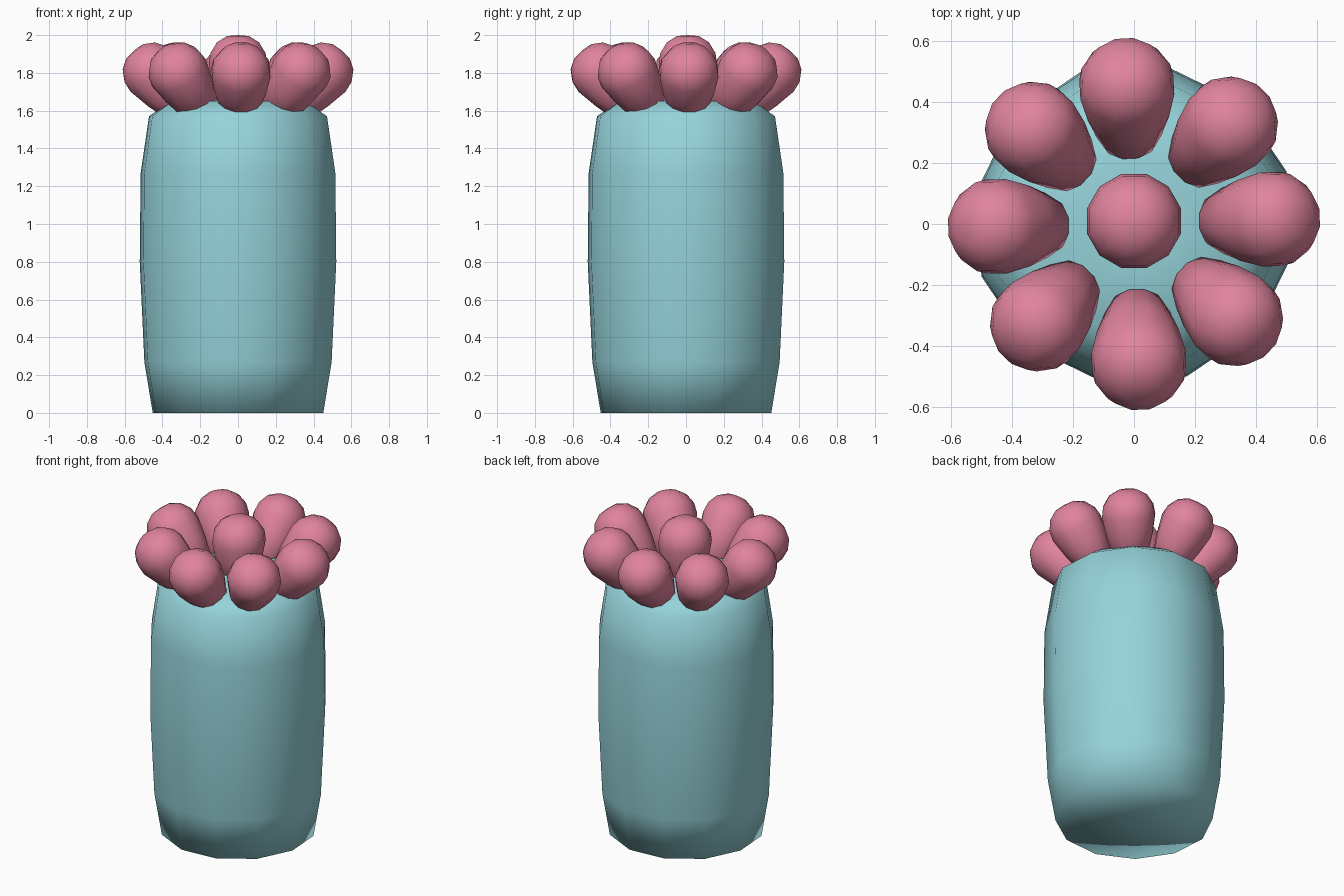
import bpy, math
from mathutils import Matrix, Vector

if "Cube" in bpy.data.objects:
    bpy.data.objects.remove(bpy.data.objects["Cube"])


def material(name, rgb):
    m = bpy.data.materials.new(name)
    m.diffuse_color = (*rgb, 1)
    m.use_nodes = True
    m.node_tree.nodes["Principled BSDF"].inputs["Base Color"].default_value = m.diffuse_color
    return m


teal = material("soft teal", (0.30, 0.65, 0.70))
pink = material("rose pink", (0.75, 0.23, 0.34))


def lathe(name, profile, sides, mat, phase=0.0):
    """Closed smooth solid of revolution; profile is (radius, z), bottom to top."""
    verts, faces = [], []
    for r, z in profile:
        for i in range(sides):
            a = phase + math.tau * i / sides
            verts.append((r * math.cos(a), r * math.sin(a), z))
    n = len(profile)
    for k in range(n - 1):
        for i in range(sides):
            j = (i + 1) % sides
            faces.append((k * sides + i, k * sides + j,
                          (k + 1) * sides + j, (k + 1) * sides + i))
    # caps as fans around a centre vertex
    for k, z, flip in ((0, profile[0][1], True), (n - 1, profile[-1][1] + 0.005, False)):
        c = len(verts)
        verts.append((0, 0, z))
        for i in range(sides):
            a, b = k * sides + i, k * sides + (i + 1) % sides
            faces.append((b, a, c) if flip else (a, b, c))
    me = bpy.data.meshes.new(name)
    me.from_pydata(verts, [], faces)
    me.polygons.foreach_set("use_smooth", [True] * len(me.polygons))
    me.materials.append(mat)
    me.update()
    ob = bpy.data.objects.new(name, me)
    bpy.context.collection.objects.link(ob)
    return ob


# barrel-shaped body
lathe("body", [(0.46, 0), (0.505, 0.27), (0.53, 0.8), (0.525, 1.27),
               (0.48, 1.57), (0.365, 1.65), (0.15, 1.66)],
      12, teal, math.radians(19))

# teardrop bulbs, origin at the centre of the round head
BULB = [(0.075, -0.265), (0.10, -0.25), (0.138, -0.12), (0.16, 0.0),
        (0.151, 0.06), (0.115, 0.117), (0.06, 0.15)]


def bulb(name, loc, tilt, angle):
    ob = lathe(name, BULB, 12, pink, math.radians(15))
    ob.matrix_world = (Matrix.Translation(Vector(loc))
                       @ Matrix.Rotation(angle, 4, 'Z')
                       @ Matrix.Rotation(tilt, 4, 'Y'))


# central upright bulb
bulb("centre_bulb", (0, 0.01, 1.845), 0, 0)

# ring of bulbs leaning outward, slightly uneven spacing
for i, deg in enumerate((2, 46, 93, 137, 181, 226, 272, 317)):
    a = math.radians(deg)
    bulb(f"ring_bulb_{i + 1}", (0.45 * math.cos(a), 0.45 * math.sin(a), 1.80),
         math.radians(40), a)
